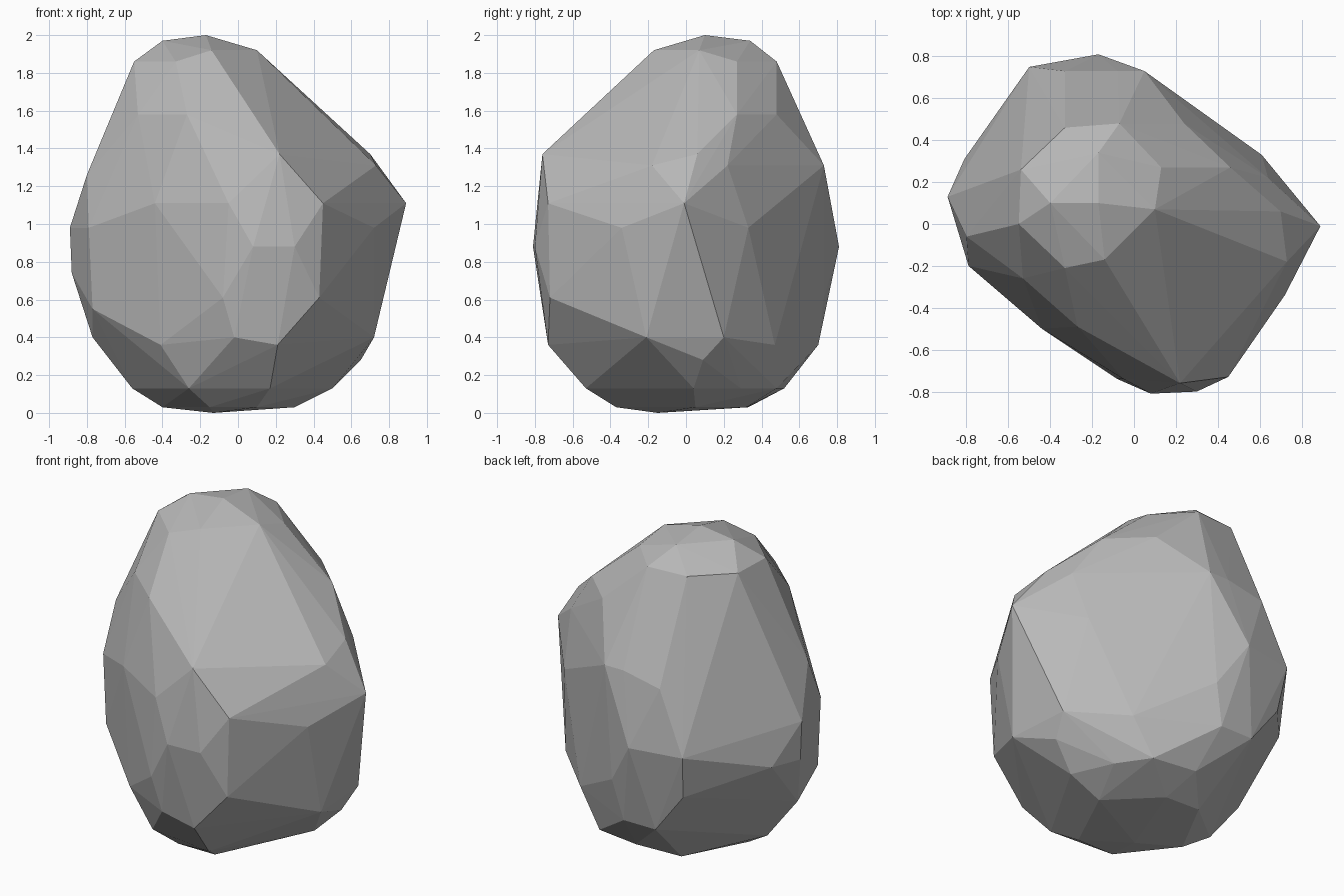
import bpy
import bmesh

# Remove the default object
default_cube = bpy.data.objects.get("Cube")
if default_cube:
    bpy.data.objects.remove(default_cube, do_unlink=True)

UNIT = 0.01  # corners are given in hundredths of a unit

# Chipped corners as (x, y) pairs, grouped by the height at which they sit
crown = {
    200: [(-17, 10)],
    197: [(-17, 34), (-40, 10)],
    192: [(10, 7), (-14, -17)],
    186: [(-54, 26), (-33, 46), (-7, 48), (13, 27), (-55, 0), (-33, -21)],
    158: [(24, 48), (46, 27), (-53, -26), (-27, -49)],
}
middle = {
    137: [(70, 6), (22, -76)],
    131: [(-8, 73), (5, 73), (64, 22), (73, -18)],
    126: [(-33, 73), (-80, -6)],
    111: [(89, -1), (45, -73), (-44, -50), (-5, -74)],
    98: [(72, -34), (61, 33), (-79, -20), (-89, 13)],
    88: [(30, -80), (8, -81), (-17, 81), (-50, 75)],
    74: [(-88, 13), (-81, 31)],
    61: [(43, -72), (-8, -74), (-47, 70), (0, 73)],
}
base = {
    55: [(-77, -20)],
    40: [(72, -21), (69, 20), (-77, 0), (-2, -72)],
    36: [(21, -73), (-41, -48), (40, 47), (-28, 70), (-6, 70)],
    28: [(65, 9)],
    13: [(17, -53), (-26, -47), (-56, 0), (50, 4), (39, 29), (26, 48), (-2, 52)],
    3: [(30, 5), (3, 32), (-20, 33), (10, -37), (-40, -5), (-15, -37)],
    0: [(-13, -15)],
}


def make_material(name, grey):
    """Plain matte grey, shown both in the viewport and in a render."""
    material = bpy.data.materials.new(name)
    material.use_nodes = True
    colour = (grey, grey, grey, 1)
    material.diffuse_color = colour
    shader = material.node_tree.nodes["Principled BSDF"]
    shader.inputs["Base Color"].default_value = colour
    shader.inputs["Roughness"].default_value = 0.9
    return material


def make_boulder(name, layers, material):
    """Wrap a faceted convex skin around all the corners."""
    bm = bmesh.new()
    for layer in layers:
        for height, corners in layer.items():
            for x, y in corners:
                bm.verts.new((x * UNIT, y * UNIT, height * UNIT))

    hull = bmesh.ops.convex_hull(bm, input=bm.verts[:], use_existing_faces=False)

    # Drop corners that ended up under the skin
    buried = set(hull["geom_interior"] + hull["geom_unused"])
    buried = [item for item in buried if isinstance(item, bmesh.types.BMVert)]
    bmesh.ops.delete(bm, geom=buried, context="VERTS")
    bmesh.ops.recalc_face_normals(bm, faces=bm.faces[:])

    # Flat facets keep the hard chipped look
    for face in bm.faces:
        face.smooth = False

    mesh = bpy.data.meshes.new(name)
    bm.to_mesh(mesh)
    bm.free()
    mesh.materials.append(material)
    boulder = bpy.data.objects.new(name, mesh)
    bpy.context.scene.collection.objects.link(boulder)
    return boulder


# The single boulder
stone_grey = make_material("stone_grey", 0.48)
make_boulder("boulder", [crown, middle, base], stone_grey)
